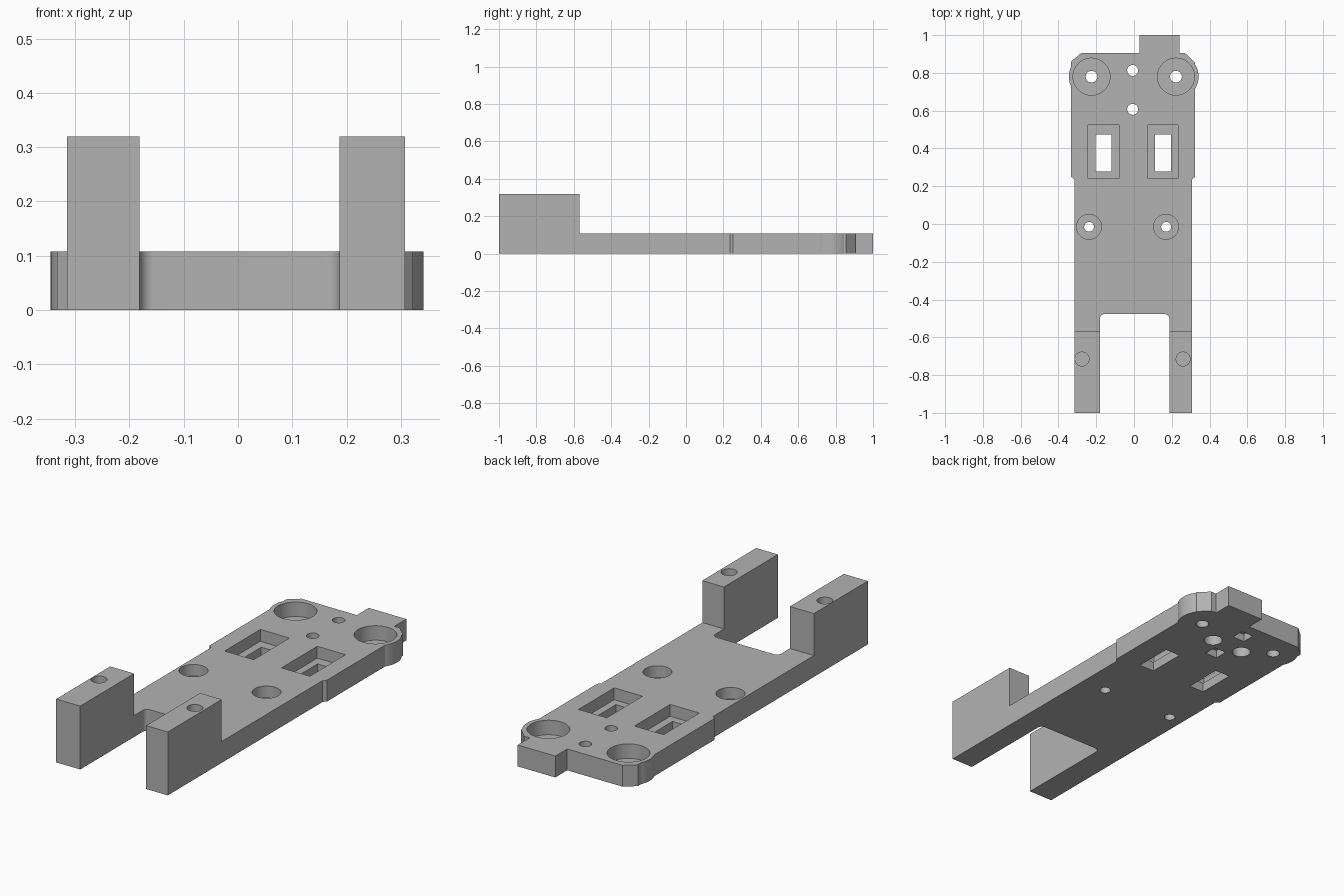
import bpy, bmesh, math
from mathutils import Vector

if "Cube" in bpy.data.objects:
    bpy.data.objects.remove(bpy.data.objects["Cube"], do_unlink=True)

PLATE = 0.108   # plate thickness
PRONG = 0.32    # prong height
EPS = 0.02      # cutter overshoot

grey = bpy.data.materials.new("plain grey")
grey.use_nodes = True
colour = (0.45, 0.45, 0.45, 1)
grey.diffuse_color = colour
grey.node_tree.nodes["Principled BSDF"].inputs["Base Color"].default_value = colour


def prism(name, points, z0, z1):
    """Extrude an outline from z0 to z1."""
    bm = bmesh.new()
    face = bm.faces.new([bm.verts.new((x, y, z0)) for x, y in points])
    top = bmesh.ops.extrude_face_region(bm, geom=[face])["geom"]
    verts = [v for v in top if isinstance(v, bmesh.types.BMVert)]
    bmesh.ops.translate(bm, verts=verts, vec=(0, 0, z1 - z0))
    bmesh.ops.recalc_face_normals(bm, faces=bm.faces)
    mesh = bpy.data.meshes.new(name)
    bm.to_mesh(mesh)
    bm.free()
    mesh.materials.append(grey)
    obj = bpy.data.objects.new(name, mesh)
    bpy.context.collection.objects.link(obj)
    return obj


def arc(cx, cy, r, a0, a1, n):
    angles = [math.radians(a0 + (a1 - a0) * i / n) for i in range(n + 1)]
    return [(cx + r * math.cos(a), cy + r * math.sin(a)) for a in angles]


def disc(name, x, y, r, z0, z1):
    return prism(name, arc(x, y, r, 0, 360, 48)[:-1], z0, z1)


def box(name, x0, x1, y0, y1, z0, z1):
    return prism(name, [(x0, y0), (x1, y0), (x1, y1), (x0, y1)], z0, z1)


def combine(target, tool, operation):
    mod = target.modifiers.new("combine", 'BOOLEAN')
    mod.operation, mod.solver, mod.object = operation, 'EXACT', tool
    bpy.context.view_layer.objects.active = target
    bpy.ops.object.modifier_apply(modifier=mod.name)
    bpy.data.objects.remove(tool, do_unlink=True)


# Plate outline: shoulders, chamfered corners, rear tab, rounded notch
outline = [(0.308, -0.57), (0.308, 0.235), (0.322, 0.25), (0.322, 0.855),
           (0.27, 0.905), (0.24, 0.905), (0.24, 1.0), (0.03, 1.0), (0.03, 0.905),
           (-0.28, 0.905), (-0.333, 0.86), (-0.333, 0.25), (-0.315, 0.235),
           (-0.315, -0.57), (-0.181, -0.57)]
outline += arc(-0.156, -0.502, 0.025, 180, 90, 8)
outline += arc(0.162, -0.502, 0.025, 90, 0, 8)
outline += [(0.187, -0.57)]
plate = prism("mounting_plate", outline, 0, PLATE)

# Upright prongs and round corner bosses
for x0, x1 in ((-0.315, -0.181), (0.187, 0.308)):
    combine(plate, box("prong", x0, x1, -1, -0.57, 0, PRONG), 'UNION')
for x in (-0.225, 0.222):
    combine(plate, disc("corner_boss", x, 0.78, 0.12, 0, PLATE), 'UNION')

# Counterbored screw holes: x, y, bore radius, hole radius, floor height
for x, y, bore, hole, floor in ((-0.225, 0.78, 0.098, 0.031, 0.035),
                                (0.222, 0.78, 0.098, 0.031, 0.035),
                                (-0.238, -0.015, 0.066, 0.026, 0.05),
                                (0.17, -0.015, 0.066, 0.026, 0.05)):
    combine(plate, disc("bore", x, y, bore, floor, PLATE + EPS), 'DIFFERENCE')
    combine(plate, disc("hole", x, y, hole, -EPS, PLATE + EPS), 'DIFFERENCE')

# Centre holes with square nut recesses underneath
for y in (0.813, 0.607):
    x, half = -0.007, 0.034
    combine(plate, disc("hole", x, y, 0.029, -EPS, PLATE + EPS), 'DIFFERENCE')
    combine(plate, box("recess", x - half, x + half, y - half, y + half, -EPS, 0.04),
            'DIFFERENCE')

# Blind round holes underneath
for x in (-0.098, 0.08):
    combine(plate, disc("blind_hole", x, 0.692, 0.044, -EPS, 0.05), 'DIFFERENCE')

# Stepped rectangular windows
for x0, x1, margin in ((-0.243, -0.08, 0.04), (0.075, 0.233, 0.037)):
    combine(plate, box("pocket", x0, x1, 0.24, 0.525, 0.048, PLATE + EPS), 'DIFFERENCE')
    combine(plate, box("window", x0 + margin, x1 - margin, 0.279, 0.475, -EPS, PLATE),
            'DIFFERENCE')

# Blind holes in the prong tops
for x in (-0.275, 0.26):
    combine(plate, disc("prong_hole", x, -0.715, 0.037, 0.12, PRONG + EPS), 'DIFFERENCE')

bpy.ops.object.select_all(action='DESELECT')
plate.select_set(True)
bpy.context.view_layer.objects.active = plate
bpy.ops.object.shade_smooth_by_angle(angle=math.radians(25))
